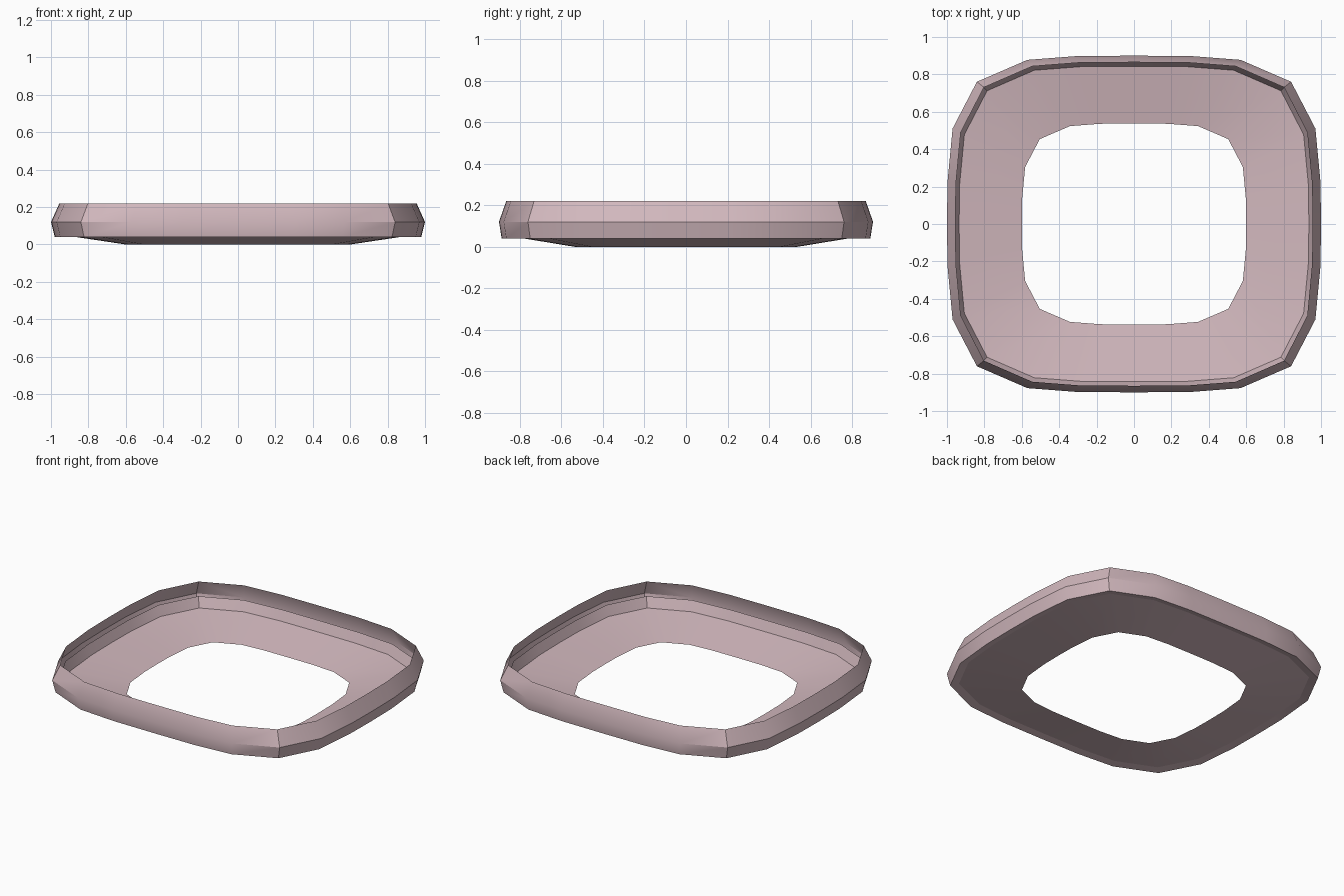
import bpy
import bmesh
import math

cube = bpy.data.objects.get("Cube")
if cube:
    bpy.data.objects.remove(cube, do_unlink=True)

# Single dusty pink material
pink = bpy.data.materials.new("dusty_pink")
pink.use_nodes = True
colour = (0.64, 0.477, 0.51, 1.0)
pink.diffuse_color = colour
pink.node_tree.nodes["Principled BSDF"].inputs["Base Color"].default_value = colour

# One quarter of the rounded-square outline, in unit size
quarter = [(1.0, 0.0), (0.997, 0.25), (0.97, 0.567),
           (0.84, 0.845), (0.57, 0.975), (0.30, 0.998)]


def full_outline():
    """Mirror the quarter into a closed counter-clockwise loop."""
    half = quarter + [(0.0, 1.0)] + [(-x, y) for x, y in reversed(quarter)]
    return half + [(x, -y) for x, y in reversed(half[1:-1])]


OUTLINE = full_outline()


def loft(name, rings):
    """Bridge outline loops given as (half width, half depth, height)."""
    bm = bmesh.new()
    loops = [[bm.verts.new((x * sx, y * sy, z)) for x, y in OUTLINE]
             for sx, sy, z in rings]
    n = len(OUTLINE)
    for a, b in zip(loops, loops[1:]):
        for i in range(n):
            j = (i + 1) % n
            bm.faces.new((a[i], a[j], b[j], b[i]))
    mesh = bpy.data.meshes.new(name)
    bm.to_mesh(mesh)
    bm.free()
    mesh.materials.append(pink)
    obj = bpy.data.objects.new(name, mesh)
    bpy.context.collection.objects.link(obj)
    bpy.ops.object.select_all(action='DESELECT')
    obj.select_set(True)
    bpy.context.view_layer.objects.active = obj
    bpy.ops.object.shade_smooth_by_angle(angle=math.radians(30))
    return obj


# Key loops of the cross-section
skirt = (0.98, 0.887, 0.04)
crease = (1.0, 0.90, 0.12)
rim = (0.955, 0.865, 0.22)
wall_top = (0.96, 0.868, 0.12)
floor_edge = (0.935, 0.843, 0.055)
under_edge = (0.935, 0.843, 0.050)
opening = (0.60, 0.537, 0.0)

# Outer shell, bulging at the crease and leaning in to the rim
loft("outer_wall", [skirt, crease, rim])
# Inner wall running down into the sloped floor
loft("inner_wall_and_floor", [wall_top, floor_edge, opening])
# Underside of the floor
loft("floor_underside", [opening, under_edge])
# Narrow lip joining the shell to the floor
loft("lower_lip", [skirt, under_edge])
